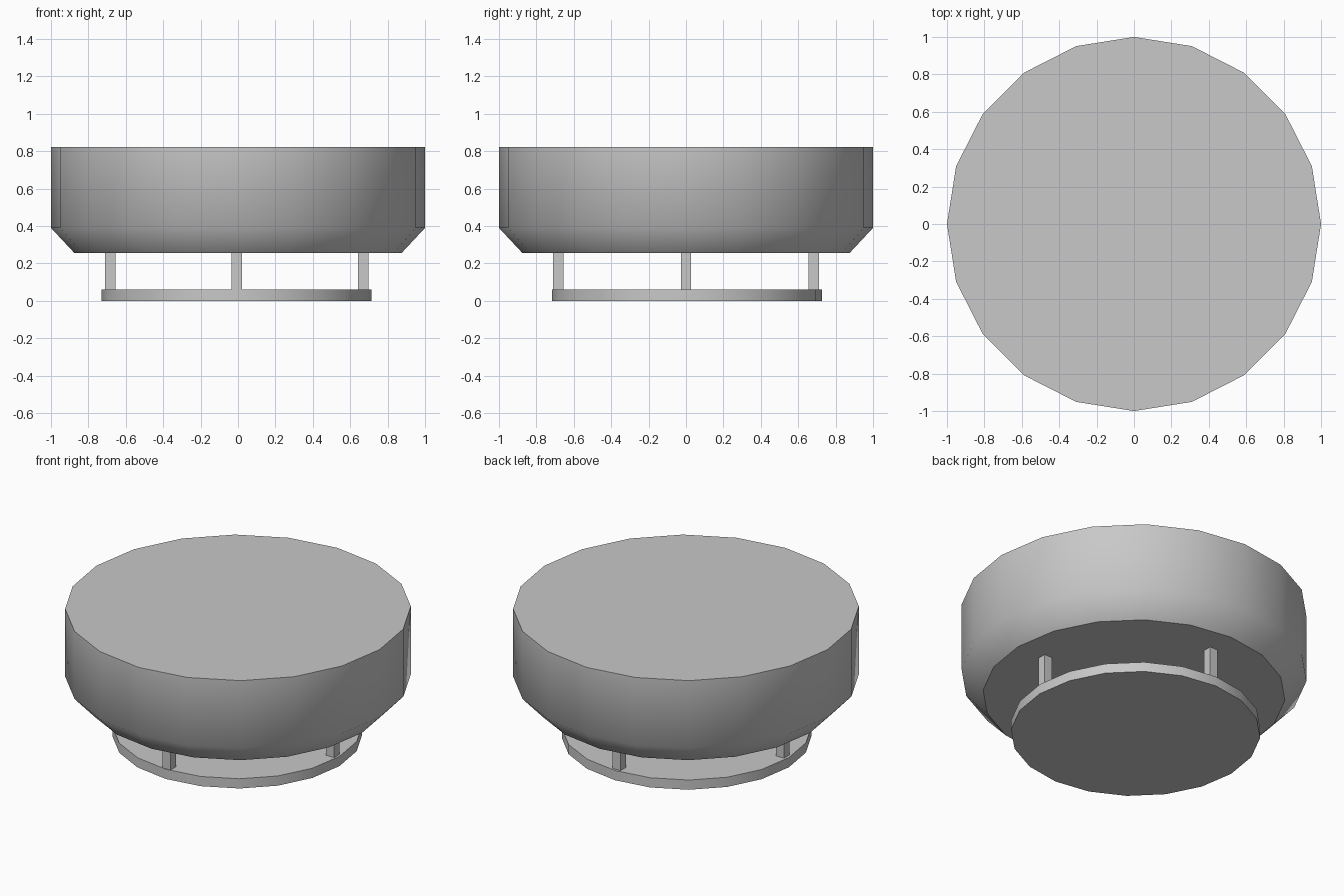
import bpy
import bmesh
import math

cube = bpy.data.objects.get("Cube")
if cube:
    bpy.data.objects.remove(cube, do_unlink=True)

SIDES = 20

grey = bpy.data.materials.new("plain grey")
grey.use_nodes = True
colour = (0.58, 0.58, 0.58, 1)
grey.diffuse_color = colour
grey.node_tree.nodes["Principled BSDF"].inputs["Base Color"].default_value = colour


def add_object(name, bm):
    """Turn a bmesh into a grey object."""
    bmesh.ops.recalc_face_normals(bm, faces=bm.faces)
    mesh = bpy.data.meshes.new(name)
    bm.to_mesh(mesh)
    bm.free()
    mesh.materials.append(grey)
    obj = bpy.data.objects.new(name, mesh)
    bpy.context.collection.objects.link(obj)
    return obj


def lathe(name, profile, centre=(0, 0)):
    """Closed round solid from (radius, height) pairs, smooth around its side."""
    bm = bmesh.new()
    rings = []
    for radius, z in profile:
        ring = []
        for i in range(SIDES):
            a = math.tau * i / SIDES
            ring.append(bm.verts.new((centre[0] + radius * math.cos(a),
                                      centre[1] + radius * math.sin(a), z)))
        rings.append(ring)
    for low, high in zip(rings, rings[1:]):
        for i in range(SIDES):
            j = (i + 1) % SIDES
            bm.faces.new((low[i], low[j], high[j], high[i]))
    bm.faces.new(rings[0][::-1])
    bm.faces.new(rings[-1])
    obj = add_object(name, bm)
    bpy.ops.object.select_all(action="DESELECT")
    obj.select_set(True)
    bpy.context.view_layer.objects.active = obj
    bpy.ops.object.shade_smooth_by_angle(angle=math.radians(46))
    return obj


def box(name, x, y, bottom, top, width):
    bm = bmesh.new()
    bmesh.ops.create_cube(bm, size=1)
    bmesh.ops.scale(bm, vec=(width, width, top - bottom), verts=bm.verts)
    bmesh.ops.translate(bm, vec=(x, y, (bottom + top) / 2), verts=bm.verts)
    return add_object(name, bm)


# Drum with a bevelled lower rim
lathe("drum_body", [(0.875, 0.256), (1, 0.39), (1, 0.822)])

# Thin disc hanging below, very slightly off centre
lathe("lower_disc", [(0.722, 0), (0.722, 0.062)], centre=(-0.008, 0.005))

# Four square posts joining the disc to the drum
for side, dx, dy in (("left", 1, 0), ("back", 0, 1), ("right", -1, 0), ("front", 0, -1)):
    box(side + "_post", -0.007 + 0.677 * dx, 0.683 * dy, 0.055, 0.262, 0.056)
